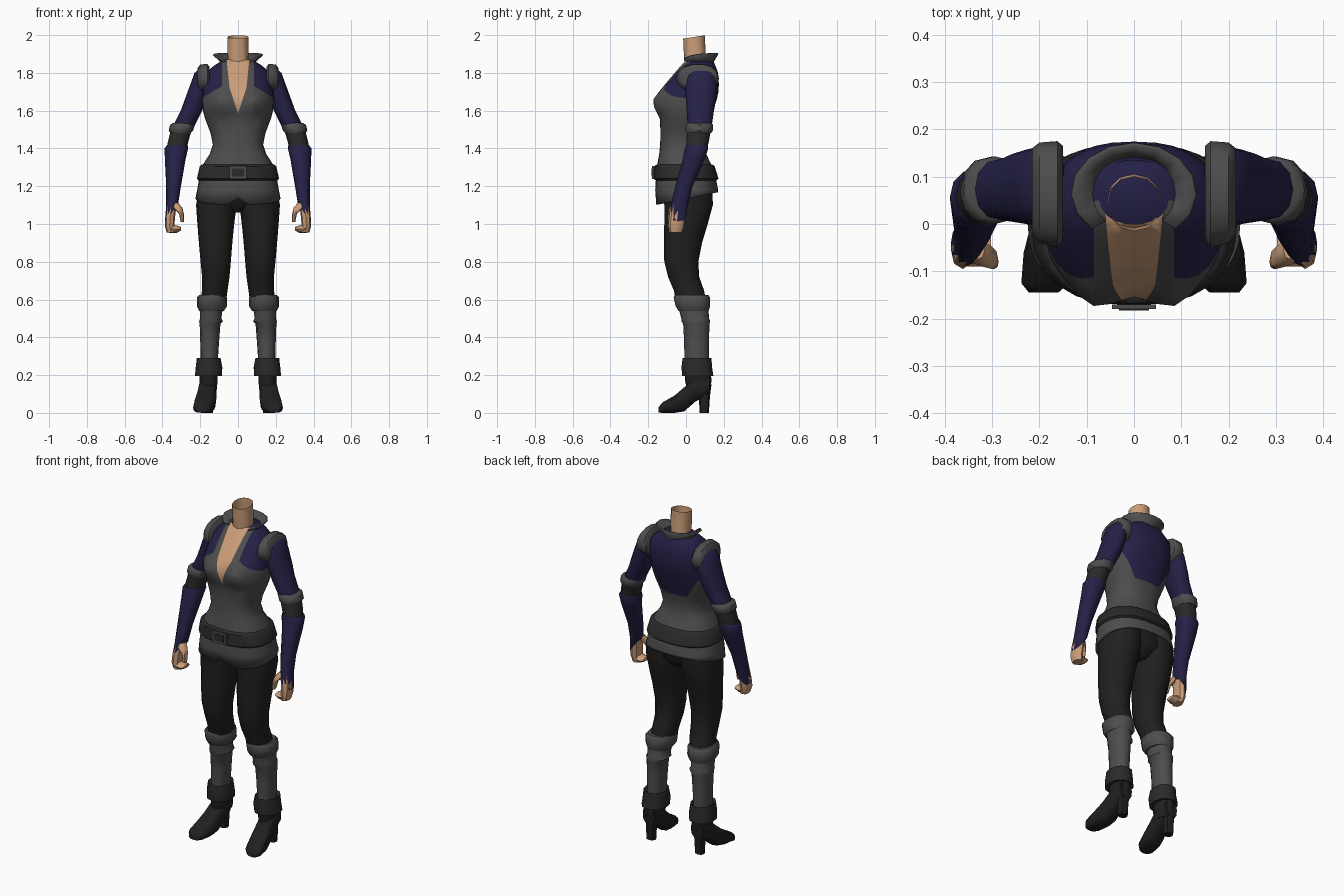
import bpy, bmesh, math
from mathutils import Vector


def material(name, rgb):
    m = bpy.data.materials.new(name)
    m.diffuse_color = (*rgb, 1)
    return m


GREY = material("grey cloth", (0.075, 0.075, 0.075))
NAVY = material("navy cloth", (0.018, 0.015, 0.062))
SKIN = material("skin", (0.60, 0.34, 0.19))
BLACK = material("black trousers", (0.014, 0.014, 0.014))
DARK = material("dark leather", (0.023, 0.023, 0.023))


def finish(ob, mirror=False, angle=45):
    if mirror:
        ob.modifiers.new("mirror", 'MIRROR').use_mirror_merge = False
    bpy.ops.object.select_all(action='DESELECT')
    ob.select_set(True)
    bpy.context.view_layer.objects.active = ob
    bpy.ops.object.shade_smooth_by_angle(angle=math.radians(angle))
    return ob


def new_object(name, bm, *mats):
    bmesh.ops.recalc_face_normals(bm, faces=bm.faces)
    me = bpy.data.meshes.new(name)
    bm.to_mesh(me)
    bm.free()
    for m in mats:
        me.materials.append(m)
    ob = bpy.data.objects.new(name, me)
    bpy.context.collection.objects.link(ob)
    return ob


def loft_mesh(rings, n=12, axis='z', p=2.2, caps=True):
    """Rings are (t, a0, a1, b0, b1, tilt_a, tilt_b): box of each section along the axis."""
    bm = bmesh.new()
    loops = []
    for r in rings:
        t, a0, a1, b0, b1 = r[:5]
        ta, tb = r[5:7] if len(r) > 5 else (0, 0)
        loop = []
        for i in range(n):
            c, s = math.cos(2 * math.pi * i / n), math.sin(2 * math.pi * i / n)
            da = (a1 - a0) / 2 * math.copysign(abs(c) ** (2 / p), c)
            db = (b1 - b0) / 2 * math.copysign(abs(s) ** (2 / p), s)
            a, b, h = (a0 + a1) / 2 + da, (b0 + b1) / 2 + db, t + ta * da + tb * db
            co = {'z': (a, b, h), 'y': (a, h, b), 'x': (h, a, b)}[axis]
            loop.append(bm.verts.new(co))
        loops.append(loop)
    for u, v in zip(loops, loops[1:]):
        for i in range(n):
            j = (i + 1) % n
            bm.faces.new((u[i], u[j], v[j], v[i]))
    if caps:
        bm.faces.new(loops[0])
        bm.faces.new(loops[-1])
    return bm


def loft(name, mat, rings, mirror=True, angle=45, **kw):
    return finish(new_object(name, loft_mesh(rings, **kw), mat), mirror, angle)


def cut(bm, a, b):
    """Cut crisp seams through the x-z points a and b, on both sides."""
    for s in (1, -1):
        n = Vector((b[1] - a[1], 0, -(b[0] - a[0]) * s))
        bmesh.ops.bisect_plane(bm, geom=bm.verts[:] + bm.edges[:] + bm.faces[:],
                               plane_co=(a[0] * s, 0, a[1]), plane_no=n)


# Torso: jacket body with bust, open neckline and navy yoke
profile = [(1.87, .075, .0, .135), (1.84, .125, -.025, .155), (1.80, .17, -.06, .17),
           (1.74, .183, -.11, .174), (1.70, .188, -.135, .172), (1.66, .19, -.15, .163),
           (1.62, .188, -.153, .15), (1.585, .182, -.148, .14), (1.555, .173, -.138, .13),
           (1.48, .145, -.135, .108), (1.42, .133, -.137, .10), (1.37, .15, -.142, .108),
           (1.30, .195, -.155, .14), (1.24, .205, -.158, .155)]
bm = loft_mesh([(z, -w, w, f, b) for z, w, f, b in profile], n=32, p=2.4)
for v in bm.verts:
    if v.co.y < 0:
        v.co.y -= .034 * math.exp(-((abs(v.co.x) - .085) / .055) ** 2 - ((v.co.z - 1.65) / .06) ** 2)
cut(bm, (.045, 1.72), (.058, 1.85))
cut(bm, (0, 1.585), (.045, 1.72))
cut(bm, (.085, 1.60), (.085, 1.85))
cut(bm, (.085, 1.73), (.185, 1.67))
cut(bm, (.08, 1.51), (.18, 1.67))
cut(bm, (0, 1.51), (.1, 1.51))
for f in bm.faces:
    c = f.calc_center_median()
    x, z = abs(c.x), c.z
    if c.y < .05:
        if x < min(.045 + (z - 1.72) * .1, (z - 1.585) / 3):
            f.material_index = 2
        elif x > .085 and z > 1.73 - .6 * (x - .085):
            f.material_index = 1
    elif z > 1.51 and z > 1.51 + 1.6 * (x - .08):
        f.material_index = 1
finish(new_object("jacket_torso", bm, GREY, NAVY, SKIN))

# Neck, open at the top
loft("neck", SKIN, [(1.78, -.06, .06, .0, .12), (1.87, -.056, .056, -.01, .105),
                    (1.99, -.055, .055, -.015, .10, 0, .16)], mirror=False, caps=False)

# Flared collar, open at the front
bm = bmesh.new()
prev = None
for i in range(13):
    a = math.radians(-48 + 276 * i / 12)
    k = abs(i - 6) / 6
    pair = [bm.verts.new((rx * math.cos(a), .065 + ry * math.sin(a), z))
            for rx, ry, z in ((.088, .085, 1.82), (.085, .075, 1.86), (.128, .10, 1.905 - .025 * k ** 4))]
    if prev:
        for j in (0, 1):
            bm.faces.new((prev[j], pair[j], pair[j + 1], prev[j + 1]))
    prev = pair
collar = new_object("collar", bm, GREY)
collar.modifiers.new("thickness", 'SOLIDIFY').thickness = .008
finish(collar)

# Jacket skirt with sloping hem and front notch
bm = loft_mesh([(1.31, -.195, .195, -.155, .14), (1.23, -.208, .208, -.16, .16),
                (1.18, -.216, .216, -.163, .17), (1.135, -.225, .225, -.16, .17, 0, .2)],
               n=32, p=2.4, caps=False)
for v in bm.verts:
    if abs(v.co.x) < .01 and v.co.y < -.1 and v.co.z < 1.15:
        v.co.z += .035
skirt = new_object("jacket_skirt", bm, GREY)
skirt.modifiers.new("thickness", 'SOLIDIFY').thickness = .008
finish(skirt)

# Belt and buckle
loft("belt", DARK, [(1.315, -.192, .192, -.155, .14), (1.305, -.203, .203, -.168, .152),
                    (1.24, -.217, .217, -.172, .172), (1.23, -.208, .208, -.16, .16)],
     mirror=False, n=24, p=2.4)
for name, mat, w, h, y in (("buckle_frame", GREY, .046, .034, -.175), ("buckle_centre", DARK, .032, .021, -.178)):
    bm = bmesh.new()
    bmesh.ops.create_cube(bm, size=1)
    for v in bm.verts:
        v.co = Vector((v.co.x * 2 * w, y + v.co.y * .009, 1.272 + v.co.z * 2 * h))
    finish(new_object(name, bm, mat))

# Hips and trouser legs
loft("hips", BLACK, [(1.25, -.19, .19, -.12, .13), (1.12, -.16, .16, -.10, .135),
                     (1.06, -.05, .05, -.05, .08)], mirror=False, n=16)
loft("trouser_leg", BLACK, [(1.22, .005, .2, -.12, .14), (1.1, .008, .222, -.115, .142),
                            (1.0, .02, .215, -.115, .115), (.9, .03, .207, -.117, .085),
                            (.8, .038, .198, -.115, .065), (.72, .045, .19, -.095, .07),
                            (.65, .055, .19, -.065, .095), (.58, .065, .2, -.05, .11)])

# Knee bands and stockings
loft("knee_band", GREY, [(.625, .065, .205, -.06, .118), (.61, .057, .218, -.065, .128),
                         (.565, .058, .218, -.055, .128), (.54, .075, .205, -.04, .12)])
loft("stocking", GREY, [(.56, .08, .203, -.04, .118), (.5, .088, .2, -.025, .122),
                        (.485, .08, .206, -.024, .128), (.47, .093, .203, -.015, .124),
                        (.38, .10, .2, -.01, .122), (.26, .108, .197, -.008, .12)])

# Boots: cuff, shaft, foot and heel
loft("boot_cuff", DARK, [(.275, .105, .2, -.005, .12), (.29, .092, .218, -.018, .135),
                         (.24, .083, .224, -.024, .138), (.195, .085, .228, -.02, .145),
                         (.2, .11, .2, .0, .125)])
loft("boot_shaft", BLACK, [(.24, .108, .205, -.005, .13), (.17, .108, .203, -.005, .135),
                           (.1, .115, .2, .01, .125)])
loft("boot_foot", BLACK, [(-.145, .16, .222, .002, .03), (-.125, .137, .238, .0, .055),
                          (-.06, .12, .233, .0, .092), (-.01, .115, .22, .008, .135),
                          (.05, .113, .207, .06, .19), (.125, .12, .198, .1, .2)],
     axis='y', p=2.8)
loft("boot_heel", BLACK, [(.15, .12, .198, .055, .135), (.09, .13, .19, .068, .127),
                          (0, .133, .188, .072, .121)], n=8)

# Sleeves with elbow bands
loft("upper_sleeve", NAVY, [(1.832, .16, .19, .04, .12), (1.80, .14, .23, .005, .155),
                            (1.74, .15, .252, -.005, .163), (1.65, .172, .285, .0, .157),
                            (1.6, .19, .303, .003, .148), (1.51, .235, .348, .01, .135)])
loft("shoulder_strap", GREY, [(.15, -.035, .165, 1.70, 1.832), (.162, -.05, .175, 1.69, 1.85),
                              (.20, -.04, .172, 1.70, 1.846), (.215, -.02, .16, 1.71, 1.825)],
     axis='x', n=14)
loft("elbow_band", GREY, [(1.535, .235, .343, .01, .135), (1.525, .228, .36, .0, .143),
                          (1.495, .238, .367, -.002, .142), (1.48, .25, .357, .005, .132)])
loft("elbow_sleeve", DARK, [(1.5, .245, .355, .005, .132), (1.44, .262, .37, .003, .122),
                            (1.39, .275, .38, .0, .11)])
loft("lower_sleeve", NAVY, [(1.415, .266, .378, .0, .114), (1.40, .264, .389, -.006, .118),
                            (1.34, .278, .387, -.018, .098), (1.2, .302, .38, -.057, .035),
                            (1.1, .318, .38, -.08, .01), (1.055, .323, .387, -.088, .003, -1.3, 0)])

# Hands: palm, curled fingers and thumb
loft("palm", SKIN, [(1.1, .325, .378, -.078, .0), (1.04, .333, .385, -.09, -.005),
                    (.99, .337, .387, -.095, -.01), (.955, .33, .378, -.088, -.02)], n=8)
loft("fingers", SKIN, [(.302, -.085, -.025, .965, .985), (.325, -.09, -.02, .953, .992),
                       (.365, -.09, -.018, .953, 1.0)], axis='x', n=8)
loft("thumb", SKIN, [(1.11, .315, .345, -.075, -.03), (1.085, .294, .345, -.09, -.04),
                     (1.055, .287, .312, -.095, -.052), (1.01, .286, .303, -.095, -.065)], n=8)
